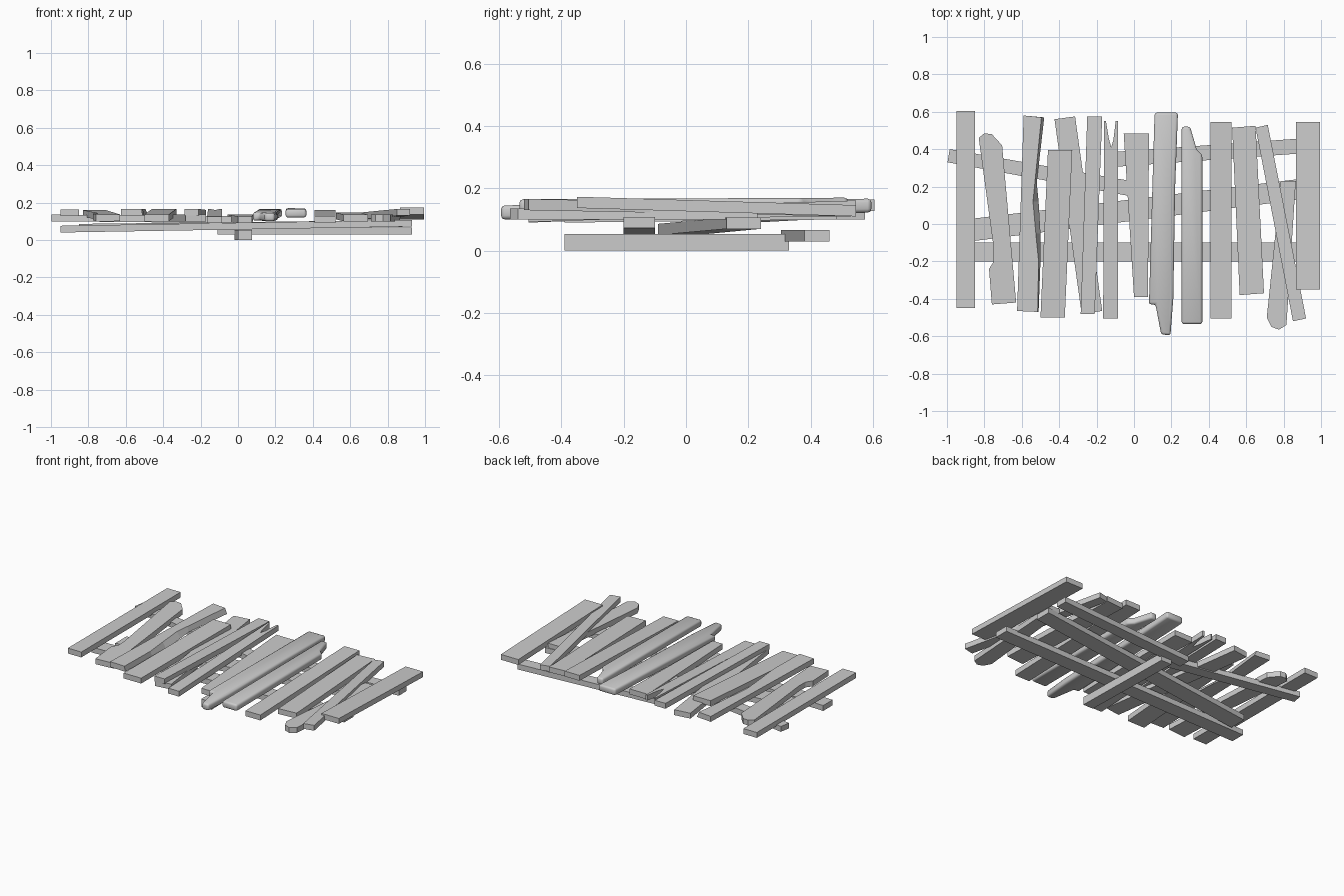
import bpy
import bmesh

cube = bpy.data.objects.get("Cube")
if cube:
    bpy.data.objects.remove(cube, do_unlink=True)

wood = bpy.data.materials.new("weathered_grey_wood")
wood.use_nodes = True
GREY = (0.6, 0.6, 0.6, 1)
wood.diffuse_color = GREY
wood.node_tree.nodes["Principled BSDF"].inputs["Base Color"].default_value = GREY


def slab(name, outline, start, end, thick=0.036, axis=1, top=None, worn=False):
    """Extrude an outline; its underside runs from height start to end along axis."""
    lo = min(p[axis] for p in outline)
    hi = max(p[axis] for p in outline)

    def height(p):
        return start + (end - start) * (p[axis] - lo) / (hi - lo)

    bm = bmesh.new()
    under = [bm.verts.new((*p, height(p))) for p in outline]
    upper = [bm.verts.new((*p, height(p) + thick)) for p in top or outline]
    bm.faces.new(under)
    bm.faces.new(upper)
    n = len(under)
    for i in range(n):
        j = (i + 1) % n
        bm.faces.new((under[i], under[j], upper[j], upper[i]))
    bmesh.ops.recalc_face_normals(bm, faces=bm.faces)
    mesh = bpy.data.meshes.new(name)
    bm.to_mesh(mesh)
    bm.free()
    mesh.materials.append(wood)
    obj = bpy.data.objects.new(name, mesh)
    bpy.context.collection.objects.link(obj)
    if worn:
        # softened, weathered edges
        bevel = obj.modifiers.new("worn_edges", "BEVEL")
        bevel.width = 0.012
        bevel.segments = 2
        mesh.shade_smooth()
    return obj


def board(name, front, back, y0, y1, start, end, **options):
    """Straight board given by its x range at the front and at the back."""
    outline = [(front[0], y0), (front[1], y0), (back[1], y1), (back[0], y1)]
    return slab(name, outline, start, end, **options)


def beam(name, x0, x1, left, right, start, end, skew=0, thick=0.036):
    """Cross beam given by its y range at the left and right ends."""
    outline = [(x0 + skew, left[0]), (x1 + skew, right[0]), (x1, right[1]), (x0, left[1])]
    return slab(name, outline, start, end, thick, axis=0)


# Cross beams underneath
beam("front_cross_beam", -0.95, 0.93, (-0.2, -0.1), (-0.2, -0.1), 0.04, 0.072)
beam("middle_cross_beam", -0.85, 0.88, (-0.09, 0.03), (0.13, 0.24), 0.05, 0.07)
beam("back_cross_beam", -0.11, 0.93, (0.305, 0.385), (0.38, 0.46), 0.03, 0.03)
beam("slanted_cross_beam", -0.985, 0.04, (0.33, 0.4), (0.14, 0.22), 0.1, 0.09, skew=-0.012)
board("lower_prop", (0, 0.075), (-0.02, 0.06), -0.39, 0.33, 0, 0, thick=0.053)

# Straight deck boards
board("board_1", (-0.95, -0.85), (-0.95, -0.85), -0.45, 0.605, 0.128, 0.128)
board("board_4", (-0.5, -0.37), (-0.46, -0.33), -0.5, 0.395, 0.1, 0.13)
board("board_6", (-0.285, -0.21), (-0.25, -0.17), -0.48, 0.575, 0.13, 0.125)
board("board_8", (0, 0.075), (-0.055, 0.08), -0.39, 0.485, 0.09, 0.1)
board("board_11", (0.41, 0.52), (0.41, 0.52), -0.505, 0.545, 0.092, 0.125)
board("board_15", (0.865, 0.995), (0.865, 0.995), -0.35, 0.545, 0.137, 0.11)

# Skewed deck boards
slab("board_5", [(-0.28, -0.48), (-0.17, -0.465), (-0.315, 0.575), (-0.425, 0.56)], 0.1, 0.1)
slab("board_12", [(0.565, -0.38), (0.695, -0.37), (0.65, 0.525), (0.525, 0.515)], 0.1, 0.11)
slab("board_13", [(0.85, -0.52), (0.92, -0.505), (0.715, 0.53), (0.65, 0.515)], 0.13, 0.11)

# Broken deck boards
slab("board_2", [(-0.76, -0.43), (-0.63, -0.42), (-0.705, 0.42), (-0.76, 0.48),
                 (-0.8, 0.485), (-0.83, 0.46), (-0.75, -0.13), (-0.75, -0.2),
                 (-0.775, -0.24)], 0.1, 0.125)
slab("board_3", [(-0.625, -0.465), (-0.51, -0.47), (-0.5, -0.2), (-0.5, -0.05),
                 (-0.51, 0.12), (-0.52, 0.22), (-0.48, 0.57), (-0.59, 0.58)], 0.13, 0.13,
     top=[(-0.625, -0.465), (-0.515, -0.47), (-0.51, -0.2), (-0.525, -0.05),
          (-0.54, 0.12), (-0.53, 0.22), (-0.495, 0.57), (-0.59, 0.58)])
slab("board_7", [(-0.165, -0.505), (-0.085, -0.505), (-0.085, 0.55), (-0.098, 0.55),
                 (-0.11, 0.45), (-0.122, 0.41), (-0.135, 0.46), (-0.15, 0.55),
                 (-0.16, 0.55)], 0.09, 0.13)
slab("board_14", [(0.71, -0.5), (0.735, -0.55), (0.775, -0.565), (0.815, -0.54),
                  (0.865, 0.23), (0.785, 0.23)], 0.1, 0.1)

# Weathered, splintered boards
slab("board_9", [(0.08, -0.43), (0.115, -0.43), (0.145, -0.59), (0.195, -0.595),
                 (0.21, -0.4), (0.22, 0.2), (0.235, 0.595), (0.11, 0.595)],
     0.1, 0.122, thick=0.045, worn=True)
slab("board_10", [(0.255, -0.535), (0.365, -0.535), (0.365, 0.37), (0.335, 0.4),
                  (0.3, 0.52), (0.255, 0.52)],
     0.12, 0.125, thick=0.045, worn=True)
